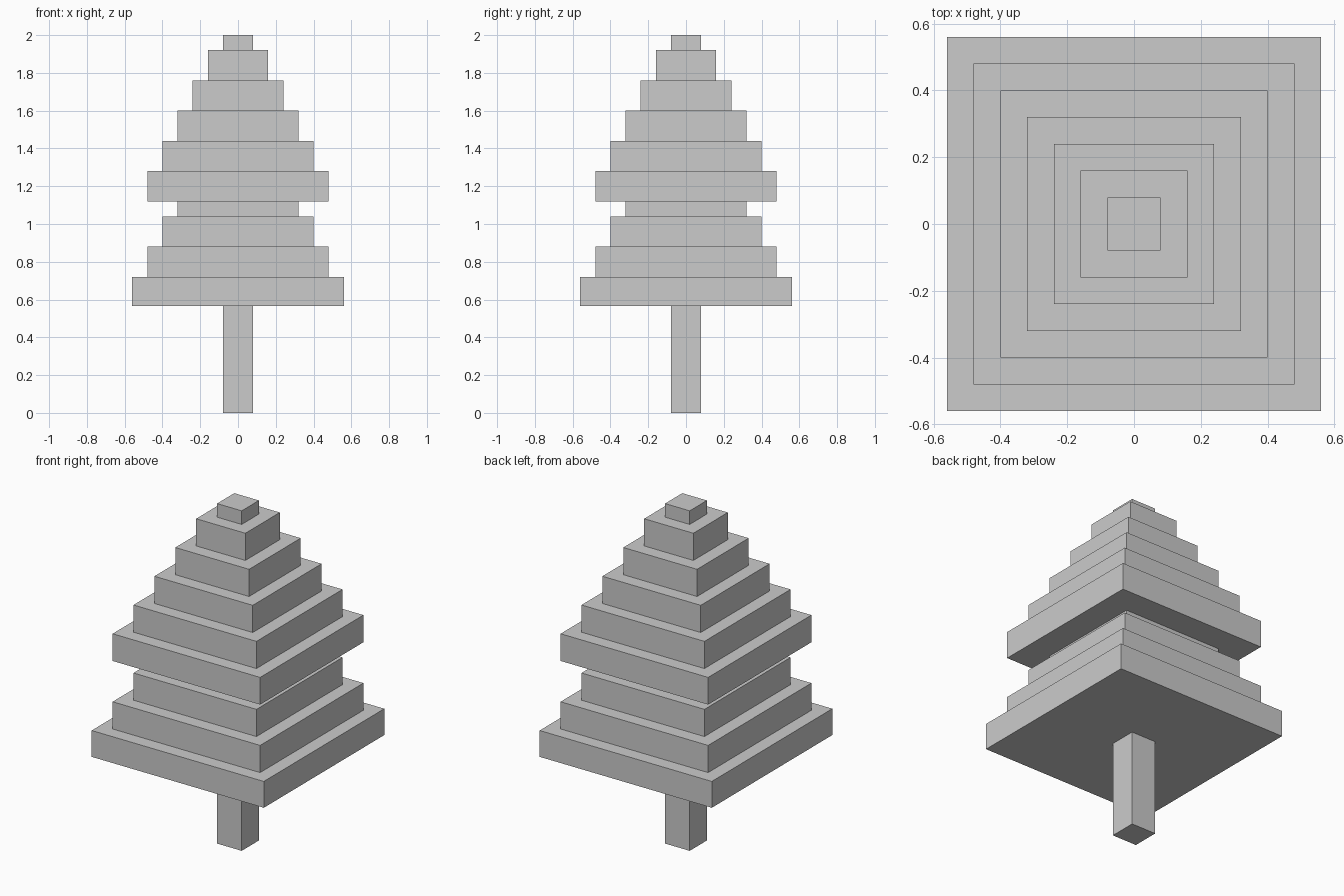
import bpy
import bmesh

if "Cube" in bpy.data.objects:
    bpy.data.objects.remove(bpy.data.objects["Cube"])

U = 0.08  # the stepped tree sits on a regular grid of this size


def stepped_tower(name, steps):
    """Closed square tower from (half_width, z_bottom, z_top) steps."""
    bm = bmesh.new()
    rings = []
    for half, z0, z1 in steps:
        for z in (z0, z1):
            rings.append([bm.verts.new((sx * half, sy * half, z))
                          for sx, sy in ((-1, -1), (1, -1), (1, 1), (-1, 1))])
    for low, high in zip(rings, rings[1:]):
        for i in range(4):
            j = (i + 1) % 4
            bm.faces.new((low[i], low[j], high[j], high[i]))
    bm.faces.new(rings[0][::-1])
    bm.faces.new(rings[-1])
    bmesh.ops.recalc_face_normals(bm, faces=bm.faces)
    mesh = bpy.data.meshes.new(name)
    bm.to_mesh(mesh)
    bm.free()
    obj = bpy.data.objects.new(name, mesh)
    bpy.context.collection.objects.link(obj)
    return obj


def foliage(name, base, widths, heights, z_start=None):
    """Stack of layers, widths and heights in grid units."""
    steps, z = [], base
    for w, h in zip(widths, heights):
        steps.append((w * U, z * U, (z + h) * U))
        z += h
    if z_start is not None:
        steps[0] = (steps[0][0], z_start, steps[0][2])
    return stepped_tower(name, steps)


# Trunk, lower branches and upper branches
stepped_tower("trunk", [(U, 0, 0.565)])
foliage("lower_foliage", 7, (7, 6, 5, 4), (2, 2, 2, 1), z_start=0.565)
foliage("upper_foliage", 14, (6, 5, 4, 3, 2, 1), (2, 2, 2, 2, 2, 1))
